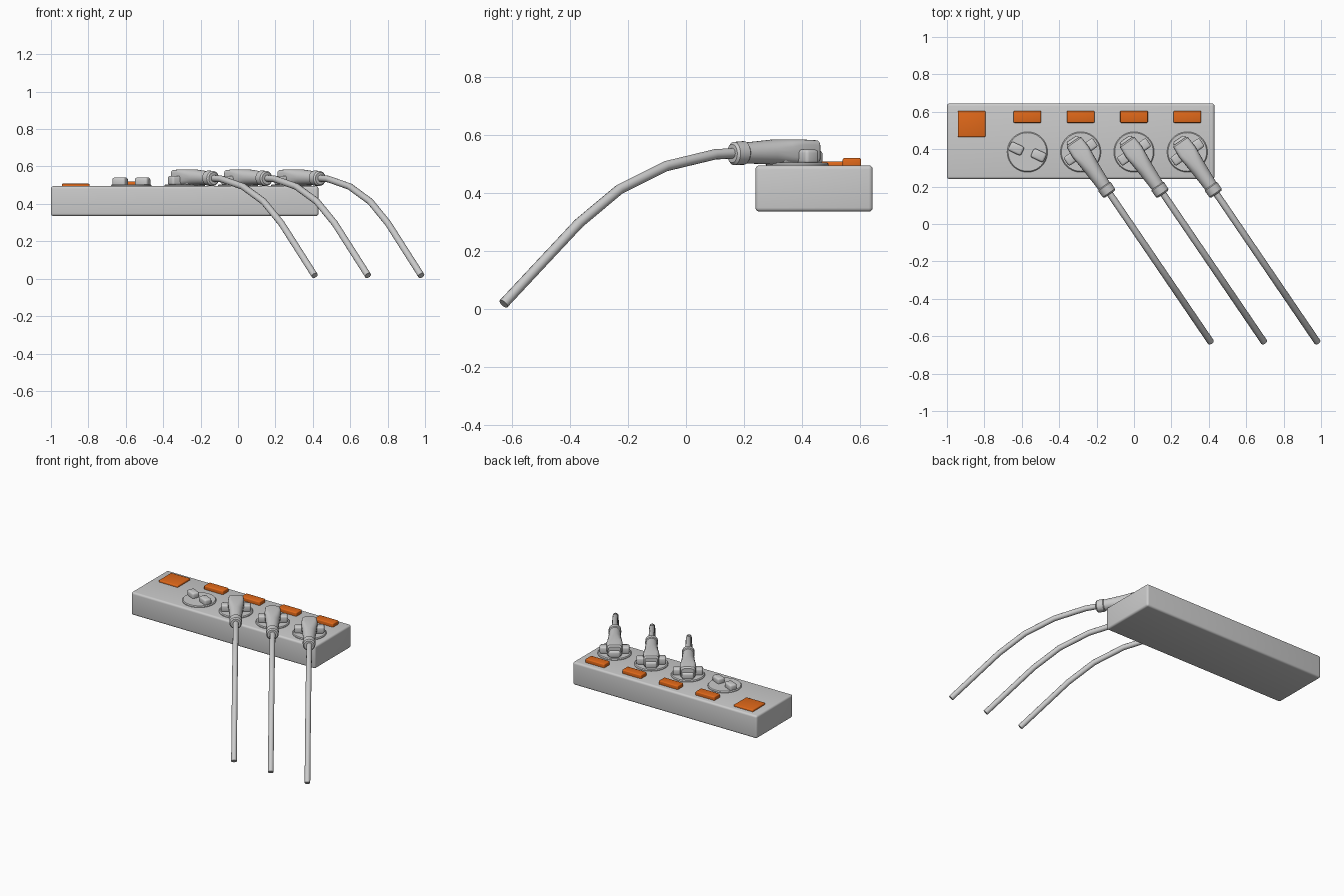
import bpy, bmesh, math
from mathutils import Vector, Matrix

if "Cube" in bpy.data.objects:
    bpy.data.objects.remove(bpy.data.objects["Cube"])

orange = bpy.data.materials.new("orange")
orange.diffuse_color = (0.75, 0.14, 0.01, 1)
orange.use_nodes = True
orange.node_tree.nodes["Principled BSDF"].inputs["Base Color"].default_value = orange.diffuse_color
A = math.atan2(-0.80, 0.55)          # heading of plugs and cables
SOCKETS = [-0.57, -0.285, 0.0, 0.285]
SY = 0.385


def finish(name, bm, mat=None):
    bmesh.ops.recalc_face_normals(bm, faces=bm.faces)
    me = bpy.data.meshes.new(name)
    bm.to_mesh(me)
    bm.free()
    ob = bpy.data.objects.new(name, me)
    bpy.context.collection.objects.link(ob)
    if mat:
        me.materials.append(mat)
    bpy.ops.object.select_all(action='DESELECT')
    bpy.context.view_layer.objects.active = ob
    ob.select_set(True)
    bpy.ops.object.shade_smooth_by_angle(angle=math.radians(35))
    return ob


def box(name, centre, size, bevel=0.008, rot=0, mat=None, segs=3):
    bm = bmesh.new()
    bmesh.ops.create_cube(bm, size=1)
    bmesh.ops.scale(bm, vec=size, verts=bm.verts)
    bmesh.ops.bevel(bm, geom=bm.edges[:], offset=bevel, segments=segs,
                    profile=0.5, affect='EDGES')
    bm.transform(Matrix.Translation(centre) @ Matrix.Rotation(rot, 4, 'Z'))
    return finish(name, bm, mat)


def skin(name, rings):
    bm = bmesh.new()
    loops = [[bm.verts.new(p) for p in r] for r in rings]
    n = len(loops[0])
    for a, b in zip(loops, loops[1:]):
        for i in range(n):
            j = (i + 1) % n
            bm.faces.new((a[i], a[j], b[j], b[i]))
    bm.faces.new(loops[0])
    bm.faces.new(loops[-1])
    return finish(name, bm)


def disc(name, x, y, profile, n=40):
    skin(name, [[(x + r * math.cos(2 * math.pi * i / n),
                  y + r * math.sin(2 * math.pi * i / n), z) for i in range(n)]
                for r, z in profile])


def plug_handle(name, x):
    # stations: distance along heading, half width, half height, centre z, squareness
    stations = [(-0.070, 0.040, 0.032, 0.540, 5), (-0.062, 0.048, 0.040, 0.542, 5),
                (0.00, 0.052, 0.043, 0.542, 5), (0.05, 0.048, 0.043, 0.542, 3),
                (0.11, 0.043, 0.043, 0.541, 2), (0.22, 0.036, 0.036, 0.538, 2),
                (0.225, 0.041, 0.041, 0.538, 2), (0.266, 0.040, 0.040, 0.536, 2),
                (0.274, 0.032, 0.032, 0.536, 2)]
    d, side = Vector((math.cos(A), math.sin(A), 0)), Vector((-math.sin(A), math.cos(A), 0))
    rings, n = [], 24
    for s, w, h, z, e in stations:
        ring = []
        for i in range(n):
            t = 2 * math.pi * i / n
            c, q = math.cos(t), math.sin(t)
            u = math.copysign(abs(c) ** (2 / e), c) * w
            v = math.copysign(abs(q) ** (2 / e), q) * h
            ring.append(Vector((x, SY, z)) + d * s + side * u + Vector((0, 0, v)))
        rings.append(ring)
    skin(name, rings)


def cable(name, x):
    # height of the drooping cable against y; plan view is straight
    path = [(0.19, 0.538), (0.10, 0.533), (-0.07, 0.492), (-0.23, 0.412),
            (-0.37, 0.295), (-0.63, 0.017)]
    pts = [Vector((x + (0.17 - y) * 0.545 / 0.80 + 0.15, y, z)) for y, z in path]
    side = Vector((-math.sin(A), math.cos(A), 0))
    rings, n, r = [], 12, 0.018
    for k, p in enumerate(pts):
        t = (pts[min(k + 1, len(pts) - 1)] - pts[max(k - 1, 0)]).normalized()
        up = side.cross(t).normalized()
        rings.append([p + side * r * math.cos(2 * math.pi * i / n)
                      + up * r * math.sin(2 * math.pi * i / n) for i in range(n)])
    skin(name, rings)


# Housing
box("housing", (-0.285, 0.4425, 0.415), (1.43, 0.405, 0.16), 0.014, segs=4)

# Switches
box("main_switch", (-0.868, 0.535, 0.495), (0.148, 0.14, 0.026), 0.006, mat=orange)
for k, x in enumerate(SOCKETS):
    box(f"outlet_switch_{k + 1}", (x, 0.573, 0.502), (0.148, 0.064, 0.036), 0.006, mat=orange)
    # Socket faces
    disc(f"socket_{k + 1}", x, SY, [(0.108, 0.49), (0.108, 0.499), (0.103, 0.505)])

# Contact blocks in the free socket
for s, dx, dy in (("left", -0.06, 0.018), ("right", 0.06, -0.018)):
    box(f"socket_block_{s}", (SOCKETS[0] + dx, SY + dy, 0.518),
        (0.076, 0.052, 0.046), 0.012, math.radians(-25))

# Plugs with wings, and their cables
for k, x in enumerate(SOCKETS[1:], 1):
    box(f"plug_wings_{k}", (x, SY, 0.525), (0.055, 0.19, 0.05), 0.012, A)
    box(f"plug_base_{k}", (x, SY, 0.523), (0.17, 0.075, 0.046), 0.012, A)
    plug_handle(f"plug_handle_{k}", x)
    cable(f"cable_{k}", x)
